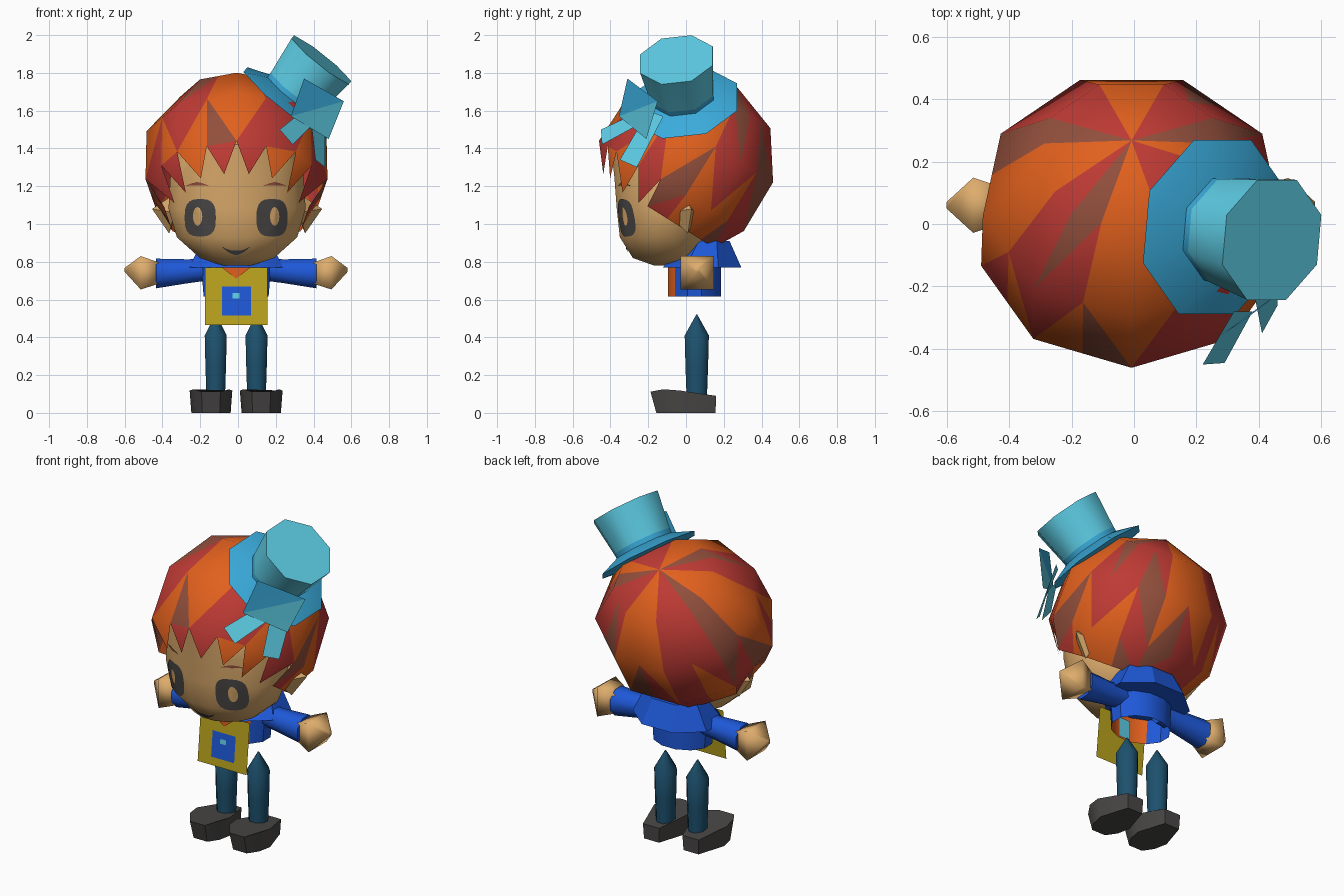
import bpy, bmesh, math
from mathutils import Vector
from mathutils.bvhtree import BVHTree

if "Cube" in bpy.data.objects:
    bpy.data.objects.remove(bpy.data.objects["Cube"])


def mat(name, r, g, b):
    m = bpy.data.materials.new(name)
    lin = [((c / 255 + 0.055) / 1.055) ** 2.4 for c in (r, g, b)]
    m.diffuse_color = (*lin, 1)
    m.use_nodes = True
    m.node_tree.nodes["Principled BSDF"].inputs["Base Color"].default_value = m.diffuse_color
    return m


RED = mat("hair_red", 190, 58, 52)
ORANGE = mat("hair_orange", 225, 96, 29)
BROWN = mat("hair_brown", 146, 79, 60)
SKIN = mat("skin", 221, 172, 108)
CYAN = mat("hat_cyan", 94, 206, 230)
AZURE = mat("brim_azure", 58, 171, 219)
DARK = mat("charcoal", 73, 71, 70)
BLUE = mat("shirt_blue", 30, 88, 216)
YELLOW = mat("apron_yellow", 187, 163, 30)
TEAL = mat("leg_teal", 29, 81, 110)

X, Y, Z = Vector((1, 0, 0)), Vector((0, 1, 0)), Vector((0, 0, 1))
CX = -0.01  # the body sits slightly off centre


def build(name, verts, faces, mats, rule=None, angle=50, outward=True):
    """Mesh object; rule(index, face) picks the material slot."""
    bm = bmesh.new()
    vs = [bm.verts.new(v) for v in verts]
    for f in faces:
        bm.faces.new([vs[i] for i in f])
    bm.faces.ensure_lookup_table()
    if outward:
        bmesh.ops.recalc_face_normals(bm, faces=bm.faces[:])
    bm.normal_update()
    for i, f in enumerate(bm.faces):
        f.smooth = True
        f.material_index = rule(i, f) if rule else 0
    for e in bm.edges:
        e.smooth = len(e.link_faces) == 2 and e.calc_face_angle(0) < math.radians(angle)
    me = bpy.data.meshes.new(name)
    bm.to_mesh(me)
    bm.free()
    for m in mats:
        me.materials.append(m)
    ob = bpy.data.objects.new(name, me)
    bpy.context.collection.objects.link(ob)
    return ob


def ring(c, u, v, ru, rv, n, phase=0.5):
    return [Vector(c) + u * ru * math.cos(a) + v * rv * math.sin(a)
            for a in (2 * math.pi * (i + phase) / n for i in range(n))]


def loft(name, rings, mats, rule=None, angle=50, floor=True):
    """Skin a list of equal rings, cap the last and (with floor) the first."""
    n = len(rings[0])
    faces = [(j * n + i, j * n + (i + 1) % n, (j + 1) * n + (i + 1) % n, (j + 1) * n + i)
             for j in range(len(rings) - 1) for i in range(n)]
    faces.append(tuple(range(len(rings) * n - n, len(rings) * n)))
    if floor:
        faces.append(tuple(range(n)))
    return build(name, sum(rings, []), faces, mats, rule, angle)


# head: (z, half width, front y, back y)
rows = [(.78, .08, -.17, .02), (.82, .20, -.285, .10), (.93, .325, -.355, .13), (1.08, .37, -.372, .2),
        (1.25, .36, -.385, .2), (1.42, .31, -.405, .2), (1.5, .2, -.3, .15)]
head = loft("head", [ring((-.005, (f + b) / 2, z), X, Y, w, (b - f) / 2, 16) for z, w, f, b in rows], [SKIN])

# face details, laid onto the head surface
tree = BVHTree.FromPolygons([v.co for v in head.data.vertices], [p.vertices for p in head.data.polygons])


def on_face(x, z, lift):
    hit = tree.ray_cast(Vector((x, -2, z)), Y)[0]
    return Vector((x, (hit.y if hit else -.2) - lift, z))


def decal_disc(name, x, z, rx, rz, m, lift, n=20, power=.7):
    verts, steps = [on_face(x, z, lift)], 4
    for k in range(1, steps + 1):
        for i in range(n):
            c, s = math.cos(2 * math.pi * i / n), math.sin(2 * math.pi * i / n)
            px, pz = (math.copysign(abs(t) ** power, t) * k / steps for t in (c, s))
            verts.append(on_face(x + rx * px, z + rz * pz, lift))
    faces = [(0, 1 + i, 1 + (i + 1) % n) for i in range(n)]
    for k in range(steps - 1):
        a, b = 1 + k * n, 1 + (k + 1) * n
        faces += [(a + i, b + i, b + (i + 1) % n, a + (i + 1) % n) for i in range(n)]
    build(name, verts, faces, [m])


def decal_strip(name, x, z, w, bend, thick, m):
    verts, n = [], 10
    for i in range(n + 1):
        t = 2 * i / n - 1
        for s in (-1, 1):
            verts.append(on_face(x + w * t, z + bend * t * t + s * thick * (1.15 - abs(t)), .006))
    build(name, verts, [(2 * i, 2 * i + 2, 2 * i + 3, 2 * i + 1) for i in range(n)], [m])


for s in (-1, 1):
    decal_disc("eye", CX + s * .19, 1.033, .083, .1, DARK, .005)
    decal_disc("eye_highlight", CX + s * .204, 1.04, .025, .05, SKIN, .009, 12, 1)
    decal_strip("eyebrow", CX + s * .205, 1.213, .06, -.012, .008, BROWN)
    # ear flap
    ear = [(.33, -.10, 1.06), (.36, -.01, 1.14), (.45, .03, 1.08), (.36, .01, .95), (.32, .06, 1.05)]
    build("ear", [(s * x - .005, y, z) for x, y, z in ear],
          [(0, 1, 2), (0, 2, 3), (1, 4, 2), (2, 4, 3), (0, 3, 4, 1)], [SKIN])
decal_strip("mouth", CX, .848, .072, .03, .011, DARK)

# hair: a nine-sided cap round an axis tilted backwards, each side split into two colour columns
SEG = 18
AX = Vector((0, .53, .85)).normalized()
FR = Vector((0, -AX.z, AX.y))
TINTS = ["ORRROBRROORRBOORBO", "ORROORRBOORRBOORRO", "RRORBOORBRRORBROOB", "ROORROOBRRROBORROR"]


def hair_point(polar, azimuth, r=.487):
    p, a = math.radians(polar), math.radians(azimuth)
    return Vector((-.008, .01, 1.315)) + r * (AX * math.cos(p) + math.sin(p) * (FR * math.cos(a) + X * 1.05 * math.sin(a)))


verts, faces, tint = [hair_point(0, 0)], [], []
for polar, radius in ((36, .487), (71, .487), (107, .487), (129, .478)):
    corners = [hair_point(polar, 40 * k, radius) for k in range(9)]
    for k in range(9):
        verts += [corners[k], (corners[k] + corners[(k + 1) % 9]) / 2]


def vid(j, k):
    return 1 + j * SEG + k % SEG


def add(tri, row, k):
    faces.append(tri)
    tint.append("ROB".index(TINTS[row][k % SEG]))


for k in range(SEG):
    add((0, vid(0, k), vid(0, k + 1)), 0, k)
    fringe = k < 4 or k > 13
    for j in range(2 if fringe else 3):
        a, b, c, d = vid(j, k), vid(j, k + 1), vid(j + 1, k + 1), vid(j + 1, k)
        upper, lower = ((a, b, c), (a, c, d)) if k % 2 else ((a, b, d), (b, c, d))
        add(upper, j, k)
        add(lower, j + 1, k)
    if fringe:  # pointed locks over the forehead, longer at the temples
        verts.append(hair_point(128 if k < 2 or k > 15 else 133, 20 * k + 10, .455))
        add((vid(2, k), vid(2, k + 1), len(verts) - 1), 3, k)
used = sorted({i for f in faces for i in f})
build("hair", [verts[i] for i in used], [tuple(used.index(i) for i in f) for f in faces],
      [RED, ORANGE, BROWN], lambda i, f: tint[i])

# top hat, tilted
HA = Vector((.62, -.14, .775)).normalized()
HU = Y.cross(HA).normalized()
HV = HA.cross(HU)
base = Vector((.262, -.01, 1.645))


def hat_ring(t, r):
    return ring(base + HA * t, HU, HV, r, r, 8)


loft("hat_brim", [hat_ring(-.015, .17), hat_ring(-.005, .305), hat_ring(.05, .17)], [AZURE], angle=30)
loft("hat_crown", [hat_ring(.0, .175), hat_ring(.075, .18), hat_ring(.29, .21)], [CYAN, AZURE],
     lambda i, f: 1 if i < 8 else 0)

# ribbon: bow and two tails
build("ribbon_bow", [(.35, -.31, 1.77), (.56, -.15, 1.65), (.48, -.21, 1.45), (.28, -.355, 1.57)],
      [(0, 3, 1), (1, 3, 2)], [AZURE, CYAN], lambda i, f: i, outward=False)
for pts in ([(.22, -.45, 1.50), (.29, -.445, 1.42), (.38, -.28, 1.51), (.32, -.28, 1.58)],
            [(.41, -.35, 1.34), (.46, -.26, 1.30), (.46, -.12, 1.57), (.38, -.20, 1.60)]):
    build("ribbon_tail", pts, [(0, 1, 2, 3)], [CYAN], outward=False)

# torso, open below, with an orange shirt front, and a cape collar
loft("torso", [ring((CX, .045, z), X, Y, w, .145, 12) for z, w in ((.615, .178), (.82, .195))], [BLUE, ORANGE],
     lambda i, f: 1 if f.normal.y < -.7 else 0, 30, floor=False)
loft("collar", [ring((CX, y, z), X, Y, w, d, 8) for y, z, w, d in
                ((.085, .77, .27, .225), (.115, .91, .195, .125))], [BLUE], angle=30)


# apron and its badge, thin plates leaning slightly forward at the bottom
def plate(name, x0, x1, z0, z1, lift, m):
    y0, y1 = (-.108 - lift - .1 * (.77 - z) for z in (z0, z1))
    build(name, [(x0, y0, z0), (x1, y0, z0), (x1, y1, z1), (x0, y1, z1)], [(0, 1, 2, 3)], [m], outward=False)


plate("apron", -.175, .155, .465, .77, 0, YELLOW)
plate("badge", -.085, .07, .515, .67, .004, BLUE)
plate("badge_spot", -.029, .009, .606, .634, .007, CYAN)
build("neck_scarf", [(-.085, -.12, .77), (CX, -.12, .71), (.065, -.12, .77)], [(0, 1, 2)], [ORANGE], outward=False)
# patch on the shirt lining
build("shirt_lining", [(x, -.088, z) for x, z in ((-.045, .62), (-.045, .74), (.03, .74), (.03, .62))],
      [(0, 1, 2, 3)], [CYAN], outward=False)

for s in (-1, 1):
    # sleeve, widening to the wrist
    loft("sleeve", [ring((CX + s * x, .06, z), Y, Z, r, r, 8) for x, z, r in
                    ((.12, .765, .065), (.25, .75, .068), (.425, .738, .085))], [BLUE])
    # pointed mitten hand
    loft("hand", [ring((CX + s * x, .06, z), Y, Z, r, r, 4) for x, z, r in
                  ((.41, .74, .08), (.505, .742, .125), (.59, .757, .015))], [SKIN], angle=100)
    # leg, pointed at the hip
    loft("leg", [ring((CX + s * .108, .057, z), X, Y, r, r * 1.1, 8) for z, r in
                 ((.08, .053), (.25, .059), (.41, .063), (.52, .003))], [TEAL])
    # shoe: heel, ball and toe outline, (half width, y, top z)
    side = [(.055, .16, .09), (.113, -.03, .118), (.095, -.12, .125), (.05, -.188, .112)]
    outline = [(w, y, z) for w, y, z in side] + [(-w, y, z) for w, y, z in reversed(side)]
    fx = CX + s * .133
    loft("shoe", [[Vector((fx + x * .92, y * .9 + .012, 0)) for x, y, z in outline],
                  [Vector((fx + x, y, z)) for x, y, z in outline]], [DARK], angle=45)
